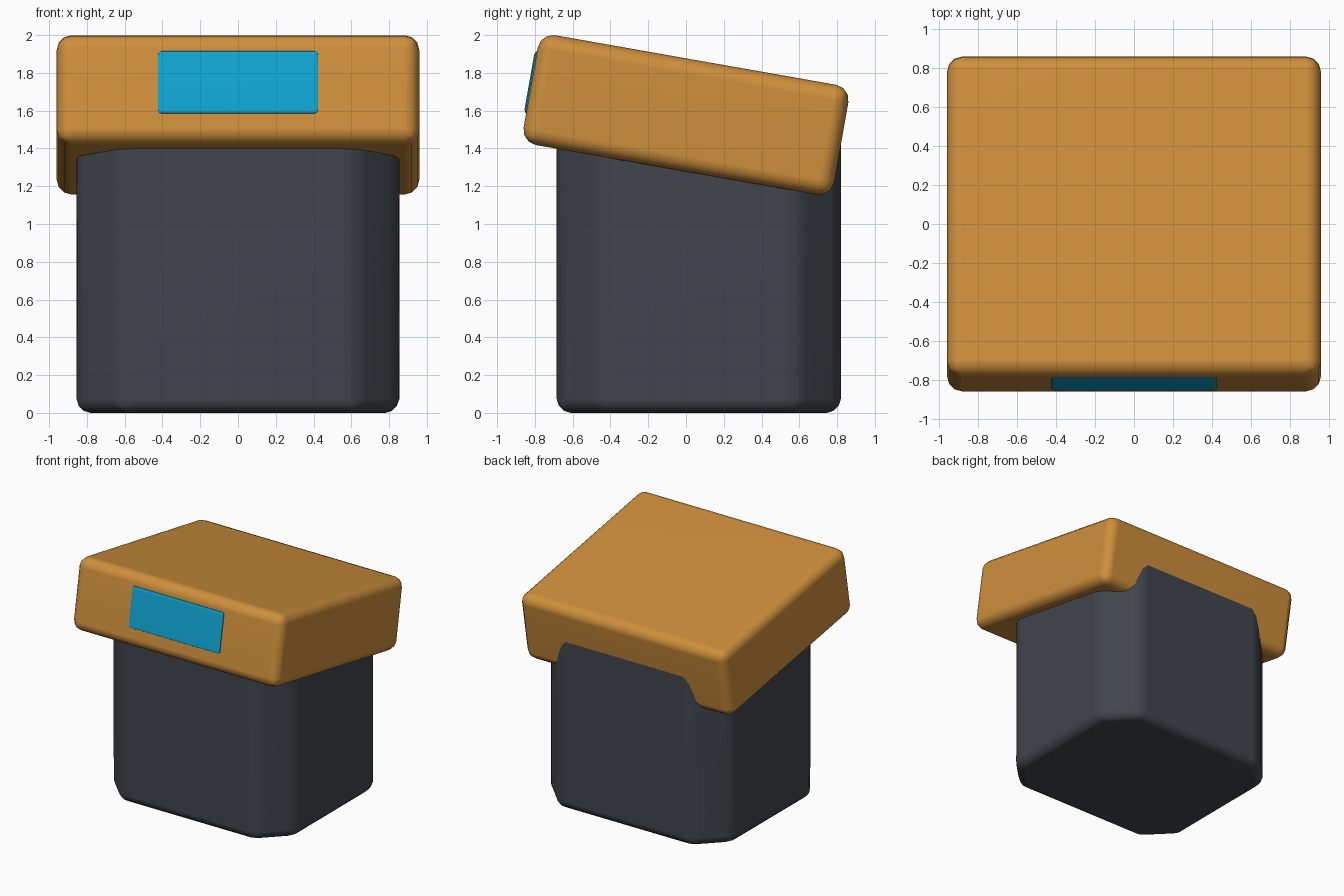
import bpy, bmesh
from math import radians, sin, cos
from mathutils import Matrix, Vector

if "Cube" in bpy.data.objects:
    bpy.data.objects.remove(bpy.data.objects["Cube"])

TILT = radians(-10)


def material(name, rgb):
    m = bpy.data.materials.new(name)
    m.diffuse_color = (*rgb, 1)
    m.use_nodes = True
    m.node_tree.nodes["Principled BSDF"].inputs["Base Color"].default_value = m.diffuse_color
    return m


def rounded_box(name, size, centre, mat, bevel, segments=3, chamfer=0, tilt=0):
    bm = bmesh.new()
    bmesh.ops.create_cube(bm, size=1, matrix=Matrix.Diagonal((*size, 1)))
    if chamfer:  # cut the upright corners first
        upright = [e for e in bm.edges
                   if abs(e.verts[0].co.z - e.verts[1].co.z) > 0.01]
        bmesh.ops.bevel(bm, geom=upright, offset=chamfer, segments=1,
                        profile=0.5, affect='EDGES')
    bmesh.ops.bevel(bm, geom=bm.edges[:], offset=bevel, segments=segments,
                    profile=0.5, affect='EDGES')
    bmesh.ops.transform(bm, verts=bm.verts[:],
                        matrix=Matrix.Translation(centre) @ Matrix.Rotation(tilt, 4, 'X'))
    mesh = bpy.data.meshes.new(name)
    bm.to_mesh(mesh)
    bm.free()
    mesh.materials.append(mat)
    ob = bpy.data.objects.new(name, mesh)
    bpy.context.collection.objects.link(ob)
    bpy.context.view_layer.objects.active = ob
    ob.select_set(True)
    bpy.ops.object.shade_smooth_by_angle(angle=radians(35))
    ob.select_set(False)
    wn = ob.modifiers.new("face_weighted", 'WEIGHTED_NORMAL')
    wn.keep_sharp = True
    return ob


slate = material("slate", (0.052, 0.060, 0.072))
orange = material("orange", (0.62, 0.275, 0.045))
cyan = material("cyan", (0.005, 0.38, 0.65))

# Upright body, its top hidden inside the tilted cap
rounded_box("body", (1.71, 1.505, 1.55), (0, 0.0675, 0.775), slate, 0.075, chamfer=0.235)

# Tilted cap
cap_centre = Vector((0, 0, 1.5775))
rounded_box("cap", (1.92, 1.67, 0.59), cap_centre, orange, 0.08, tilt=TILT)

# Front panel set into the cap's front face
offset = Matrix.Rotation(TILT, 3, 'X') @ Vector((0, -0.817, 0.028))
rounded_box("front_panel", (0.86, 0.06, 0.345), cap_centre + offset, cyan, 0.025,
            segments=2, tilt=TILT)
